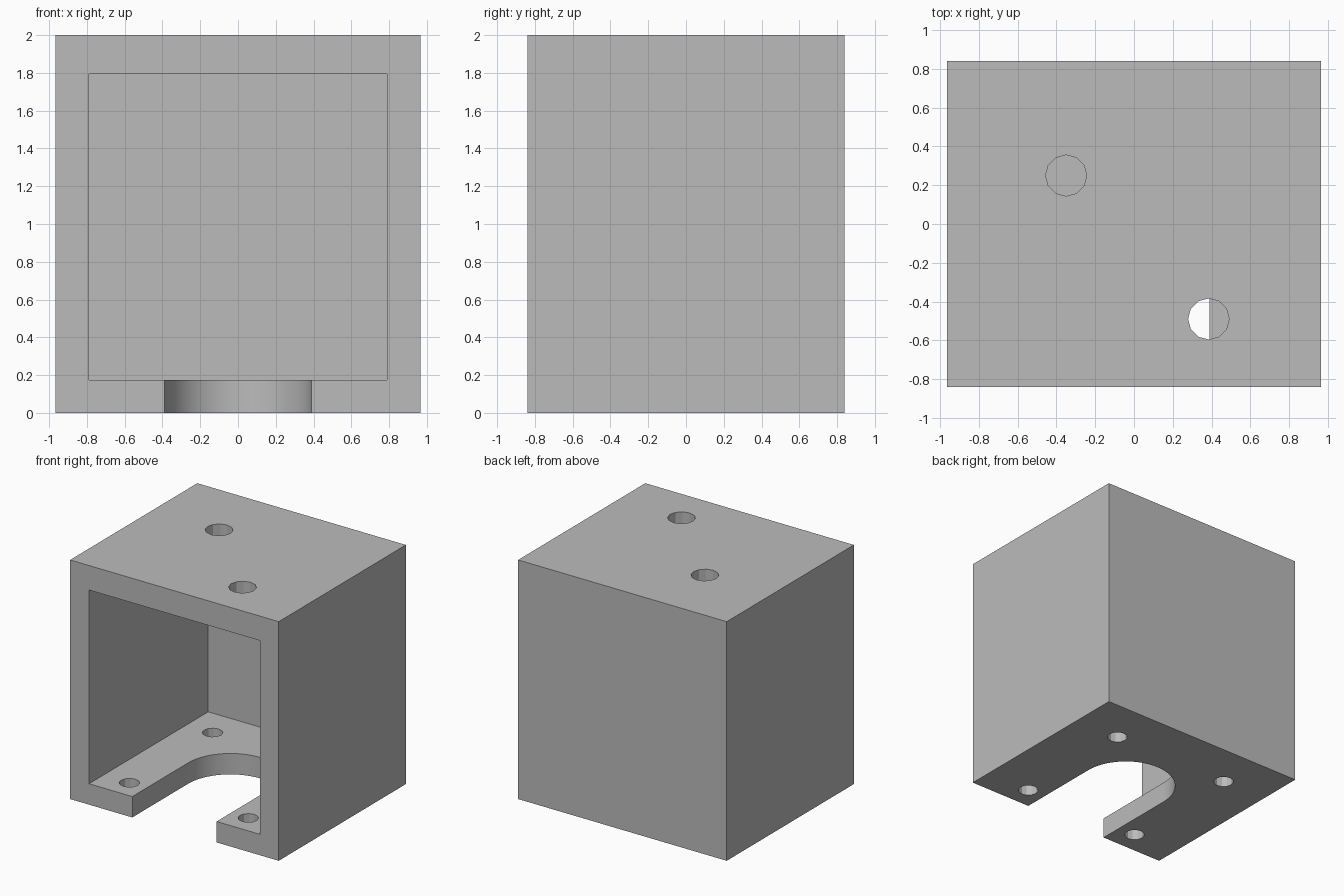
import bpy
import bmesh
from math import pi, sin, cos, radians

WIDTH, DEPTH, HEIGHT = 1.93, 1.68, 2.0
FLOOR, CEILING = 0.175, 1.795
SLOT_R, SLOT_Y = 0.39, -0.1

cube = bpy.data.objects.get("Cube")
if cube:
    bpy.data.objects.remove(cube, do_unlink=True)

grey = bpy.data.materials.new("plain grey")
grey.use_nodes = True
colour = (0.5, 0.5, 0.5, 1)
grey.diffuse_color = colour
grey.node_tree.nodes["Principled BSDF"].inputs["Base Color"].default_value = colour


def prism(name, outline, z0, z1):
    """Extrude a flat xy outline from z0 to z1."""
    bm = bmesh.new()
    face = bm.faces.new([bm.verts.new((x, y, z0)) for x, y in outline])
    top = bmesh.ops.extrude_face_region(bm, geom=[face])["geom"]
    bmesh.ops.translate(bm, vec=(0, 0, z1 - z0),
                        verts=[v for v in top if isinstance(v, bmesh.types.BMVert)])
    bmesh.ops.recalc_face_normals(bm, faces=bm.faces)
    mesh = bpy.data.meshes.new(name)
    bm.to_mesh(mesh)
    bm.free()
    mesh.materials.append(grey)
    obj = bpy.data.objects.new(name, mesh)
    bpy.context.collection.objects.link(obj)
    return obj


def rectangle(x, y0, y1):
    return [(-x, y0), (x, y0), (x, y1), (-x, y1)]


def arc(x, y, r, sides, sweep=2 * pi, points=None):
    return [(x + r * cos(sweep * i / sides), y + r * sin(sweep * i / sides))
            for i in range(points or sides)]


# Outer housing block
housing = prism("housing", rectangle(WIDTH / 2, -DEPTH / 2, DEPTH / 2), 0, HEIGHT)

# Cavity open to the front
cutters = [prism("cavity_cutter", rectangle(0.79, -1, 0.735), FLOOR, CEILING)]

# Round-ended slot in the floor
slot = arc(0, SLOT_Y, SLOT_R, 32, pi, 33) + [(-SLOT_R, -1), (SLOT_R, -1)]
cutters.append(prism("slot_cutter", slot, -0.1, FLOOR + 0.1))

# Two large holes in the roof
for x, y in ((-0.35, 0.25), (0.385, -0.49)):
    cutters.append(prism("roof_hole_cutter", arc(x, y, 0.106, 12), CEILING - 0.1, HEIGHT + 0.1))

# Four screw holes in the floor
for x in (-0.55, 0.55):
    for y in (-0.65, 0.45):
        cutters.append(prism("floor_hole_cutter", arc(x, y, 0.078, 12), -0.1, FLOOR + 0.1))

# Cut everything out of the block, then drop the cutters
for cutter in cutters:
    cutter.hide_render = True
    cut = housing.modifiers.new(cutter.name, 'BOOLEAN')
    cut.operation = 'DIFFERENCE'
    cut.solver = 'EXACT'
    cut.object = cutter
bpy.ops.object.select_all(action='DESELECT')
housing.select_set(True)
bpy.context.view_layer.objects.active = housing
for cut in list(housing.modifiers):
    bpy.ops.object.modifier_apply(modifier=cut.name)
for cutter in cutters:
    bpy.data.objects.remove(cutter, do_unlink=True)

bpy.ops.object.shade_smooth_by_angle(angle=radians(20))
